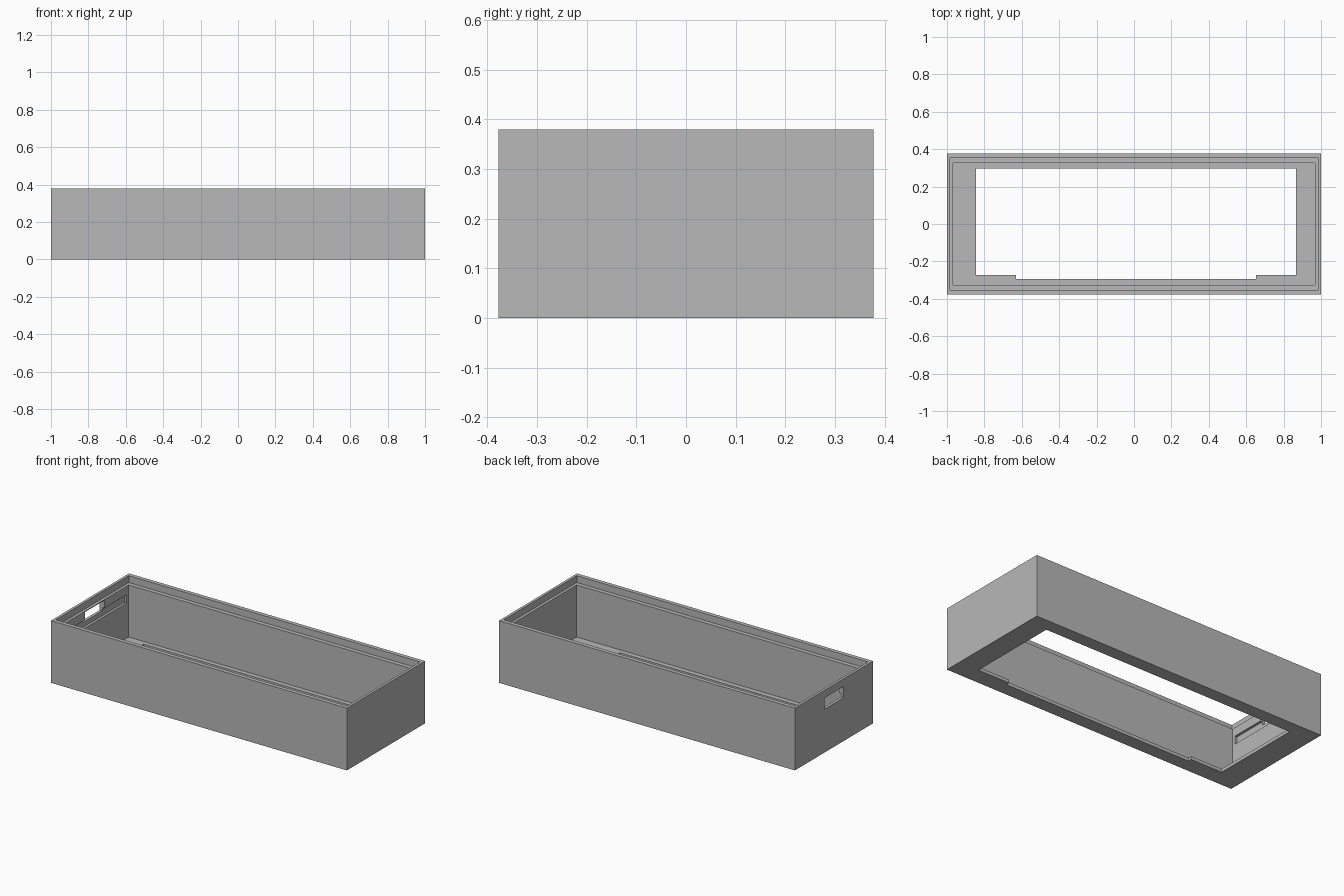
import bpy

cube = bpy.data.objects.get("Cube")
if cube:
    bpy.data.objects.remove(cube, do_unlink=True)

grey = bpy.data.materials.new("plain grey")
grey.use_nodes = True
colour = (0.48, 0.48, 0.48, 1)
grey.diffuse_color = colour
grey.node_tree.nodes["Principled BSDF"].inputs["Base Color"].default_value = colour


def box(name, x, y, z):
    """Box spanning the given (low, high) pairs."""
    spans = (x, y, z)
    verts = [(a, b, c) for a in x for b in y for c in z]
    faces = [(0, 1, 3, 2), (4, 6, 7, 5), (0, 4, 5, 1),
             (2, 3, 7, 6), (0, 2, 6, 4), (1, 5, 7, 3)]
    mesh = bpy.data.meshes.new(name)
    mesh.from_pydata(verts, [], faces)
    mesh.materials.append(grey)
    obj = bpy.data.objects.new(name, mesh)
    bpy.context.collection.objects.link(obj)
    return obj


def cut(body, name, x, y, z):
    """Subtract a box from the body and discard the cutter."""
    cutter = box(name, x, y, z)
    cutter.hide_render = True
    mod = body.modifiers.new(name, 'BOOLEAN')
    mod.operation = 'DIFFERENCE'
    mod.solver = 'EXACT'
    mod.object = cutter
    bpy.context.view_layer.objects.active = body
    bpy.ops.object.modifier_apply(modifier=mod.name)
    bpy.data.objects.remove(cutter, do_unlink=True)


HEIGHT, FLOOR, LEDGE = 0.38, 0.02, 0.338
tray = box("tray_body", (-1, 1), (-0.377, 0.377), (0, HEIGHT))

# Hollow interior and the stepped ledge around the rim
cut(tray, "interior", (-0.967, 0.967), (-0.326, 0.326), (FLOOR, 0.5))
cut(tray, "rim_step", (-0.984, 0.984), (-0.352, 0.352), (LEDGE, 0.5))

# Floor opening, with a shallow extension along the front
cut(tray, "floor_opening", (-0.845, 0.866), (-0.272, 0.297), (-0.1, 0.1))
cut(tray, "front_notch", (-0.631, 0.652), (-0.295, -0.2), (-0.1, 0.1))

# Slot through the right end wall and the groove inside it
cut(tray, "handle_slot", (-1.1, -0.9), (-0.093, 0.093), (0.265, 0.333))
cut(tray, "inner_groove", (-0.982, -0.9), (-0.307, 0.307), (0.235, 0.285))
